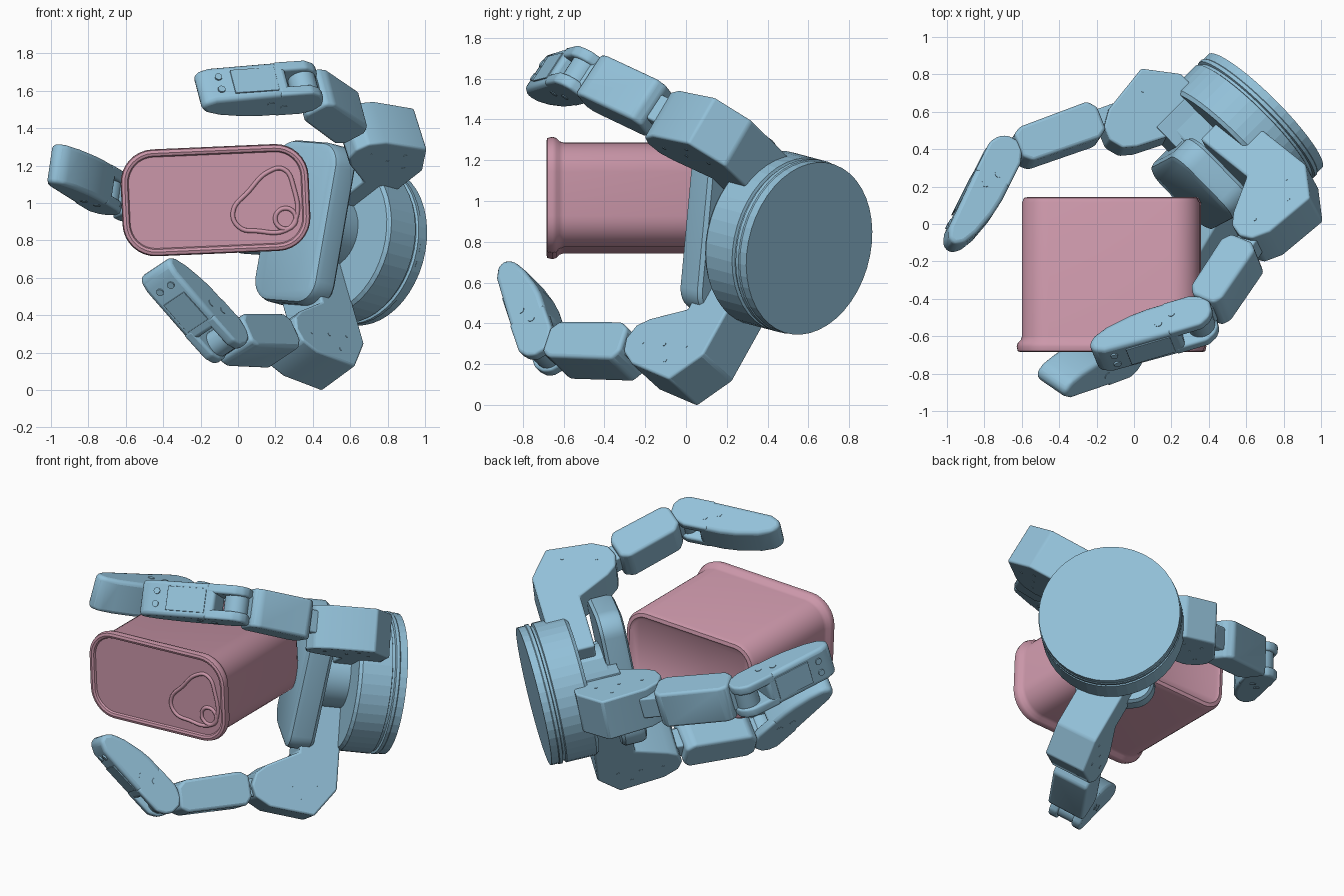
import bpy, bmesh, math
from mathutils import Matrix, Vector as V

cube = bpy.data.objects.get("Cube")
if cube:
    bpy.data.objects.remove(cube, do_unlink=True)


def material(name, rgb):
    m = bpy.data.materials.new(name)
    m.use_nodes = True
    m.diffuse_color = (*rgb, 1)
    m.node_tree.nodes["Principled BSDF"].inputs["Base Color"].default_value = (*rgb, 1)
    return m


BLUE = material("steel blue", (0.29, 0.53, 0.69))
PINK = material("dusty pink", (0.60, 0.31, 0.40))


def frame(o, x, y):
    """Matrix with origin o and axes x, y, x cross y."""
    z = x.cross(y)
    m = Matrix((x, y, z)).transposed().to_4x4()
    m.translation = o
    return m


def finish(name, bm, m, mat, bevel=0, smooth=True):
    bmesh.ops.recalc_face_normals(bm, faces=bm.faces)
    me = bpy.data.meshes.new(name)
    bm.to_mesh(me)
    bm.free()
    me.materials.append(mat)
    ob = bpy.data.objects.new(name, me)
    bpy.context.collection.objects.link(ob)
    ob.matrix_world = m
    if smooth:
        bpy.ops.object.select_all(action="DESELECT")
        ob.select_set(True)
        bpy.context.view_layer.objects.active = ob
        bpy.ops.object.shade_smooth_by_angle(angle=math.radians(35))
    if bevel:
        b = ob.modifiers.new("bevel", "BEVEL")
        b.width, b.segments, b.limit_method = bevel, 3, "ANGLE"
        b.angle_limit = math.radians(25)


def loft(name, rings, m, mat, smooth=True):
    """Skin matching rings of points and cap both ends."""
    bm = bmesh.new()
    loops = [[bm.verts.new(p) for p in r] for r in rings]
    k = len(loops[0])
    for a, b in zip(loops, loops[1:]):
        for i in range(k):
            j = (i + 1) % k
            bm.faces.new((a[i], a[j], b[j], b[i]))
    bm.faces.new(loops[0])
    bm.faces.new(loops[-1])
    finish(name, bm, m, mat, smooth=smooth)


def prism(name, pts, z0, z1, m, bevel=0.02):
    bm = bmesh.new()
    f = bm.faces.new([bm.verts.new((x, y, z0)) for x, y in pts])
    ext = bmesh.ops.extrude_face_region(bm, geom=[f])["geom"]
    bmesh.ops.translate(bm, vec=(0, 0, z1 - z0),
                        verts=[e for e in ext if isinstance(e, bmesh.types.BMVert)])
    finish(name, bm, m, BLUE, bevel)


def box(name, x0, x1, y0, y1, z0, z1, m, bevel=0.02):
    prism(name, [(x0, y0), (x1, y0), (x1, y1), (x0, y1)], z0, z1, m, bevel)


def rod(name, r, x, y, z0, z1, m, sides=24):
    pts = [(x + r * math.cos(t * math.tau / sides), y + r * math.sin(t * math.tau / sides))
           for t in range(sides)]
    prism(name, pts, z0, z1, m, 0)


def rounded(a, b, r, n=8):
    """Rounded rectangle with half sizes a, b and corner radius r."""
    out = []
    for q, (sx, sy) in enumerate(((1, 1), (-1, 1), (-1, -1), (1, -1))):
        for i in range(n + 1):
            t = (q + i / n) * math.pi / 2
            out.append((sx * (a - r) + r * math.cos(t), sy * (b - r) + r * math.sin(t)))
    return out


def tube(name, pts, r, m, mat):
    """Closed smooth wire."""
    cu = bpy.data.curves.new(name, "CURVE")
    cu.dimensions = "3D"
    cu.bevel_depth, cu.bevel_resolution, cu.resolution_u = r, 2, 6
    sp = cu.splines.new("BEZIER")
    sp.bezier_points.add(len(pts) - 1)
    for p, (x, y) in zip(sp.bezier_points, pts):
        p.co = (x, y, 0)
        p.handle_left_type = p.handle_right_type = "AUTO"
    sp.use_cyclic_u = True
    cu.materials.append(mat)
    ob = bpy.data.objects.new(name, cu)
    bpy.context.collection.objects.link(ob)
    ob.matrix_world = m


# Hand frame: N points to the back of the wrist, U up the palm, S to the model's left
O = V((0.30, 0.20, 0.90))
N = V((0.695, 0.695, -0.185)).normalized()
U = V((0.2, 0.12, 0.97))
U = (U - N * U.dot(N)).normalized()
S = U.cross(N)
HAND = frame(O, S, U)

# Wrist drum with grooves
DRUM = HAND @ Matrix.Translation((0, -0.025, 0))
drum = [(0.42, 0.285), (0.435, 0.305), (0.435, 0.49), (0.42, 0.495), (0.42, 0.51),
        (0.435, 0.515), (0.435, 0.535), (0.43, 0.54), (0.43, 0.585)]
loft("wrist_drum", [[(r * math.cos(i * math.tau / 44), r * math.sin(i * math.tau / 44), h)
                     for i in range(44)] for r, h in drum], DRUM, BLUE, smooth=False)

# Palm pad, hub and side block
PAD = HAND @ Matrix.Translation((-0.03, 0, 0))
pad = [(-0.035, -0.03), (-0.01, -0.018), (0, 0.01), (0, 0.11), (-0.015, 0.13)]
loft("palm_pad", [[(x, y, h) for x, y in rounded(0.24 + g, 0.44 + g, 0.13 + g)]
                  for g, h in pad], PAD, BLUE)
rod("palm_hub", 0.2, 0, 0, 0.1, 0.33, HAND, 32)
box("side_block", 0, 0.36, -0.12, 0.145, 0.07, 0.31, HAND, 0.004)


def finger(name, knuckle, j1, j2, tip):
    knuckle, j1, j2, tip = V(knuckle), V(j1), V(j2), V(tip)
    w = (j2 - j1).cross(tip - j2).normalized()
    r = N.cross(w).normalized()
    if r.dot(knuckle - O) < 0:
        r = -r
    # Base arm bending forward into the knuckle
    m = frame(knuckle, r, -N)
    arm = [(-0.6, -0.41), (-0.02, -0.41), (0.15, -0.28), (0.12, 0.0), (0.07, 0.09), (0, 0.12),
           (-0.08, 0.10), (-0.13, 0.04), (-0.23, -0.16), (-0.6, -0.16)]
    prism(name + "_base", arm, -0.135, 0.135, m, 0.012)
    for x, y in ((0, 0), (0.06, -0.2), (-0.04, -0.28), (-0.02, -0.14)):
        rod(name + "_base_screw", 0.01, x, y, -0.137, 0.137, m, 12)

    def link_frame(a, b):
        x = (b - a).normalized()
        y = w.cross(x)
        if y.dot(r) > 0:
            y = -y
        return frame(a, x, y), (b - a).length

    # Middle link with narrow tongues at both joints
    m, n = link_frame(j1, j2)
    box(name + "_tongue", 0, n + 0.03, -0.055, 0.055, -0.07, 0.07, m, 0.01)
    mid = [(0.11, -0.06), (0.15, -0.105), (n - 0.12, -0.1), (n - 0.075, -0.07),
           (n - 0.075, 0.06), (n - 0.12, 0.1), (0.16, 0.105), (0.11, 0.07)]
    prism(name + "_middle_link", mid, -0.12, 0.12, m, 0.018)

    # Fingertip link: forked at the joint, tapered on the gripping side
    m, n = link_frame(j2, tip)
    fork = [(-0.085, -0.03), (-0.06, -0.07), (-0.01, -0.1), (0.17, -0.1), (0.17, 0.1),
            (0.02, 0.1), (-0.05, 0.075), (-0.085, 0.03)]
    for z in (-0.11, 0.05):
        prism(name + "_fork", fork, z, z + 0.06, m, 0.015)
    rod(name + "_joint_barrel", 0.075, 0, 0, -0.06, 0.06, m)
    body = [(0.11, -0.1), (n - 0.06, -0.09), (n, -0.065), (n + 0.015, -0.02), (n - 0.02, 0.025),
            (n - 0.1, 0.06), (n * 0.6, 0.09), (0.25, 0.1), (0.11, 0.1)]
    prism(name + "_tip_link", body, -0.11, 0.11, m, 0.025)
    for x, y in ((0.13, 0.02), (0.21, -0.02)):
        rod(name + "_side_pin", 0.02, x, y, -0.113, 0.113, m, 16)
    # Cover plate and screws on the outer side
    back = m @ Matrix.Rotation(math.pi / 2, 4, "X")
    box(name + "_cover", 0.17, n - 0.17, -0.075, 0.075, 0.095, 0.103, back, 0.002)
    for z in (-0.04, 0.04):
        rod(name + "_tip_screw", 0.02, n - 0.1, z, 0.08, 0.1, back, 12)


# Each finger: knuckle, first joint, second joint, tip
finger("rear_finger", (-0.06, 0.51, 0.92), (-0.09, 0.585, 0.92),
       (-0.70, 0.365, 1.06), (-0.95, -0.13, 1.21))
finger("upper_finger", (0.68, -0.04, 1.37), (0.66, -0.05, 1.40),
       (0.35, -0.515, 1.62), (-0.21, -0.68, 1.58))
finger("lower_finger", (0.305, -0.14, 0.24), (0.29, -0.16, 0.26),
       (-0.08, -0.69, 0.27), (-0.43, -0.82, 0.66))

# Food can with flanged front; local z runs to the front
CAN = (Matrix.Translation((-0.12, 0, 1.015)) @ Matrix.Rotation(-math.radians(2.5), 4, "Y")
       @ Matrix.Rotation(math.pi / 2, 4, "X"))
can = [(-0.05, -0.135), (-0.035, -0.145), (-0.012, -0.14), (0, -0.115), (0, 0.60), (0.006, 0.62),
       (0.022, 0.635), (0.028, 0.655), (0.022, 0.68), (0.006, 0.685), (-0.008, 0.68),
       (-0.014, 0.668)]
loft("can_body", [[(x, y, h) for x, y in rounded(0.475 + g, 0.258 + g, 0.15 + g)]
                  for g, h in can], CAN, PINK)

# Pull tab outline and ring on the lid
LID = CAN @ Matrix.Translation((0, 0, 0.668))
tab = [(0.09, -0.07), (0.12, -0.15), (0.22, -0.175), (0.36, -0.18), (0.42, -0.13),
       (0.42, 0.05), (0.37, 0.15), (0.29, 0.14), (0.18, 0.04)]
tube("pull_tab_outline", tab, 0.012, LID, PINK)
ring = [(0.37 + 0.055 * math.cos(t * math.tau / 8), -0.115 + 0.055 * math.sin(t * math.tau / 8))
        for t in range(8)]
tube("pull_ring", ring, 0.012, LID, PINK)
